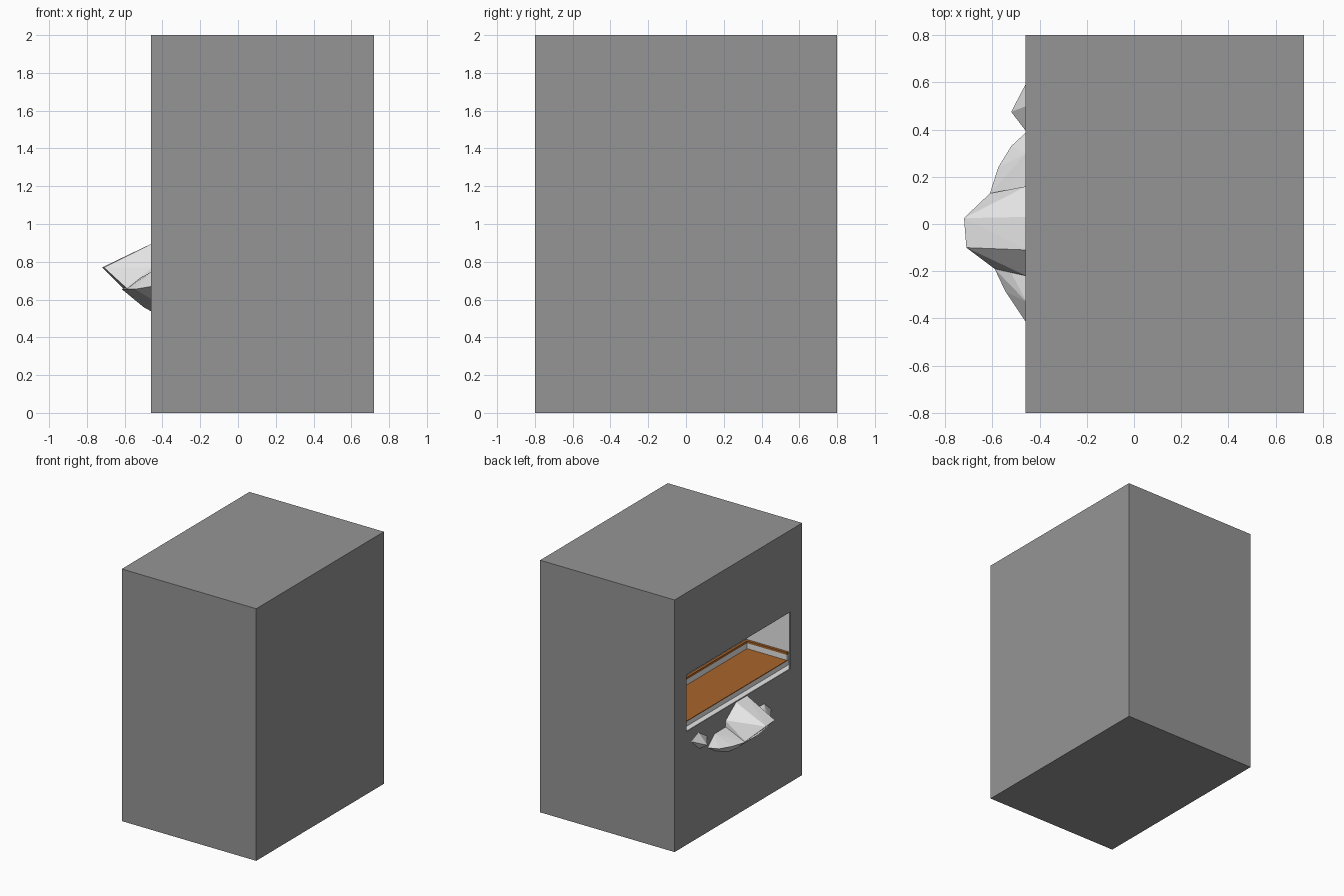
import bpy, bmesh, math
from mathutils import Vector

if "Cube" in bpy.data.objects:
    bpy.data.objects.remove(bpy.data.objects["Cube"])


def material(name, color):
    m = bpy.data.materials.new(name)
    m.diffuse_color = (*color, 1)
    m.use_nodes = True
    m.node_tree.nodes["Principled BSDF"].inputs["Base Color"].default_value = m.diffuse_color
    return m


GREY = material("stone_grey", (0.30, 0.30, 0.30))
WHITE = material("off_white", (0.86, 0.86, 0.86))
BROWN = material("warm_brown", (0.39, 0.127, 0.025))


def finish(name, bm, mat):
    bmesh.ops.recalc_face_normals(bm, faces=bm.faces)
    me = bpy.data.meshes.new(name)
    bm.to_mesh(me)
    bm.free()
    ob = bpy.data.objects.new(name, me)
    bpy.context.collection.objects.link(ob)
    me.materials.append(mat)
    return ob


def box(name, x, y, z, mat):
    """Box given as (min, max) ranges."""
    bm = bmesh.new()
    bmesh.ops.create_cube(bm, size=1)
    for v in bm.verts:
        v.co = Vector([(a + b) / 2 + c * (b - a)
                       for (a, b), c in zip((x, y, z), v.co)])
    return finish(name, bm, mat)


def hull(name, points, mat):
    bm = bmesh.new()
    for p in points:
        bm.verts.new(p)
    res = bmesh.ops.convex_hull(bm, input=bm.verts[:])
    junk = {g for g in res["geom_interior"] + res["geom_unused"]
            if isinstance(g, bmesh.types.BMVert)}
    bmesh.ops.delete(bm, geom=list(junk), context='VERTS')
    bmesh.ops.dissolve_limit(bm, angle_limit=math.radians(1),
                             verts=bm.verts[:], edges=bm.edges[:])
    return finish(name, bm, mat)


# Large block with a window in its left face and a wider recess behind it
block = box("block", (-0.46, 0.72), (-0.8, 0.8), (0, 2), GREY)
recess = box("recess_cutter", (-0.45, -0.02), (-0.72, 0.72), (0.88, 1.42), GREY)
window = box("window_cutter", (-0.6, -0.40), (-0.65, 0.65), (0.90, 1.35), GREY)
for cutter in (recess, window):
    mod = block.modifiers.new("cut", 'BOOLEAN')
    mod.operation = 'DIFFERENCE'
    mod.solver = 'EXACT'
    mod.object = cutter
    cutter.hide_render = True
    cutter.hide_set(True)

# White lining of the recess
box("lining_floor", (-0.45, -0.02), (-0.72, 0.72), (0.88, 0.90), WHITE)
box("lining_ceiling", (-0.45, -0.02), (-0.72, 0.72), (1.40, 1.42), WHITE)
box("lining_back", (-0.04, -0.02), (-0.72, 0.72), (0.90, 1.40), WHITE)
for s, side in ((-1, "front"), (1, "rear")):
    box("lining_" + side, (-0.45, -0.04), sorted((s * 0.70, s * 0.72)),
        (0.90, 1.40), WHITE)

# Platform with a brown top, white skirting and a brown rail
box("platform", (-0.41, -0.04), (-0.70, 0.70), (0.90, 0.935), WHITE)
box("platform_top", (-0.41, -0.04), (-0.70, 0.70), (0.935, 0.942), BROWN)
for name, z, mat in (("skirting", (0.942, 0.985), WHITE),
                     ("rail", (0.985, 1.003), BROWN)):
    box(name + "_back", (-0.06, -0.04), (-0.70, 0.70), z, mat)
    for s, side in ((-1, "front"), (1, "rear")):
        box(name + "_" + side, (-0.41, -0.06),
            sorted((s * 0.68, s * 0.70)), z, mat)

# Wedge jutting out under the window
W = -0.455
hull("rock_wedge", [
    (W, -0.11, 0.897), (W, 0.03, 0.897), (W, 0.16, 0.80), (W, -0.22, 0.77),
    (-0.71, -0.10, 0.77), (-0.72, 0.025, 0.77),
    (-0.59, -0.19, 0.66), (-0.61, 0.13, 0.66), (W, -0.22, 0.64), (W, 0.16, 0.64),
], WHITE)

# Rounded rock bowl below it
rim = [(-0.475, -0.37), (-0.545, -0.285), (-0.59, -0.19), (-0.615, -0.03),
       (-0.61, 0.13), (-0.575, 0.24), (-0.52, 0.33)]
hull("rock_bowl",
     [(x, y, 0.655) for x, y in rim]
     + [(W, -0.42, 0.67), (W, 0.39, 0.67), (W, -0.33, 0.75), (W, 0.30, 0.75)]
     + [(-0.50, -0.08, 0.56), (-0.50, 0.08, 0.56), (W, -0.12, 0.535),
        (W, 0.12, 0.535), (W, -0.30, 0.60), (W, 0.28, 0.60)], WHITE)

# Small rock spike to the rear
hull("rock_spike", [(W, 0.39, 0.77), (W, 0.60, 0.80), (W, 0.50, 0.84),
                    (W, 0.49, 0.70), (-0.52, 0.475, 0.74)], WHITE)
